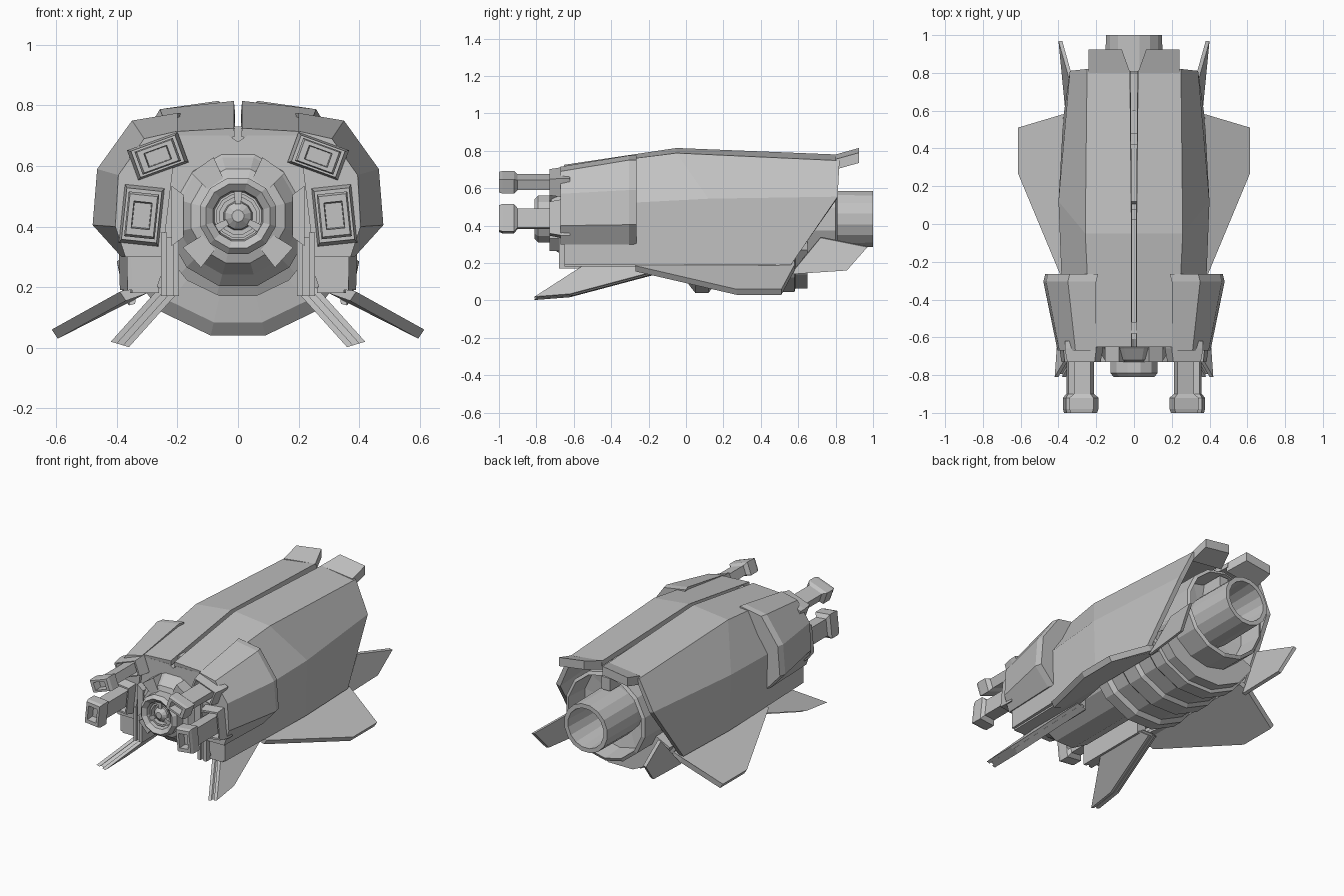
import bpy, bmesh
from math import sin, cos, pi, radians
from mathutils import Vector

cube = bpy.data.objects.get("Cube")
if cube:
    bpy.data.objects.remove(cube, do_unlink=True)

grey = bpy.data.materials.new("hull_grey")
grey.use_nodes = True
colour = (0.54, 0.54, 0.54, 1)
grey.diffuse_color = colour
grey.node_tree.nodes["Principled BSDF"].inputs["Base Color"].default_value = colour

AXIS = 0.435  # height of the long axis


def finish(name, bm, mirror=False, thickness=0):
    bmesh.ops.recalc_face_normals(bm, faces=bm.faces)
    mesh = bpy.data.meshes.new(name)
    bm.to_mesh(mesh)
    bm.free()
    mesh.materials.append(grey)
    obj = bpy.data.objects.new(name, mesh)
    bpy.context.collection.objects.link(obj)
    if thickness:
        solid = obj.modifiers.new("thickness", 'SOLIDIFY')
        solid.thickness = thickness
        solid.offset = 0
    if mirror:
        obj.modifiers.new("mirror", 'MIRROR')
    return obj


def loft(name, sections, closed=False, thickness=0, mirror=True):
    """Skin a row of sections; closed sections are capped."""
    bm = bmesh.new()
    rows = [[bm.verts.new(p) for p in s] for s in sections]
    n = len(rows[0])
    for a, b in zip(rows, rows[1:]):
        for i in range(n if closed else n - 1):
            j = (i + 1) % n
            bm.faces.new((a[i], a[j], b[j], b[i]))
    if closed:
        bm.faces.new(rows[0])
        bm.faces.new(rows[-1])
    return finish(name, bm, mirror, thickness)


def plate(name, points, offset, mirror=True):
    shift = Vector(offset)
    lower = [Vector(p) + shift for p in points]
    return loft(name, [points, lower], closed=True, mirror=mirror)


def box(name, x, y, z, mirror=True):
    base = [(x[0], y[0], z[0]), (x[1], y[0], z[0]), (x[1], y[1], z[0]), (x[0], y[1], z[0])]
    return plate(name, base, (0, 0, z[1] - z[0]), mirror)


def turned(name, profile, sides, centre=(0, AXIS), squash=1, roll=0, mirror=False):
    """Turn (radius, y) points about a lengthwise axis."""
    sections = []
    for r, y in profile:
        ring = []
        for i in range(sides):
            a = 2 * pi * (i + 0.5) / sides
            u, v = r * cos(a) * squash, r * sin(a)
            ring.append((centre[0] + u * cos(roll) - v * sin(roll), y,
                         centre[1] + u * sin(roll) + v * cos(roll)))
        sections.append(ring)
    return loft(name, sections, closed=True, mirror=mirror)


# Outer shell halves with a slit between them
loft("shell", [
    [(.012, -.65, .71), (.22, -.65, .7), (.355, -.65, .5), (.35, -.65, .19)],
    [(.012, -.05, .8), (.25, -.05, .775), (.385, .12, .54), (.375, .12, .19)],
    [(.02, .81, .765), (.24, .82, .735), (.325, .81, .55), (.36, .56, .19)],
], thickness=.03)
plate("shell_floor", [(.35, -.65, .18), (.26, -.65, .18), (.26, -.15, .18), (.37, .5, .18)], (0, 0, .02))
plate("shell_front", [(0, -.65, .68), (.03, -.65, .7), (.24, -.65, .7), (.36, -.65, .5), (.35, -.65, .19),
                      (.27, -.65, .19), (.2, -.65, .4), (.18, -.65, .5), (0, -.65, .6)], (0, .04, 0))
plate("rear_flap", [(.02, .8, .78), (.24, .8, .755), (.24, .925, .79), (.065, .925, .815)], (0, 0, -.055))

# Spine inside the slit
box("spine", (-.03, .03), (-.62, .8), (.6, .68), mirror=False)
for y in (-.55, .05, .45):
    box("spine_block", (-.018, .018), (y - .03, y + .03), (.67, .73), mirror=False)

# Armoured cheeks
outline = [(.2, .775), (.35, .75), (.465, .59), (.48, .405), (.385, .3), (.25, .3)]
front = [(.2, .715), (.31, .69), (.395, .57), (.405, .4), (.372, .3), (.25, .3)]
loft("cheek", [
    [(x, -.67, z) for x, z in front],
    [(x, -.305, z) for x, z in outline],
    [(x - .01, -.265, z) for x, z in outline],
], closed=True)

# Guns with framed sockets
gun = [(0, -.95), (.55, -.95), (.6, -1), (.9, -1), (1, -.98), (1, -.92), (.7, -.9),
       (.7, -.67), (.9, -.67), (1, -.73), (1.15, -.73), (1.32, -.66), (1.32, -.62)]
for name, centre, size, squash, roll in (("upper_gun", (.265, .632), .095, .6, radians(70)),
                                         ("lower_gun", (.318, .437), .105, .68, radians(6))):
    turned(name, [(r * size, y) for r, y in gun], 4, centre, squash, roll, mirror=True)

# Central core and front eye
turned("core", [(.0, -.74), (.08, -.74), (.085, -.79), (.11, -.81), (.13, -.79), (.13, -.73),
                (.16, -.72), (.2, -.66), (.24, -.62), (.24, .1), (.28, .12), (.28, .62)], 12)
turned("eye", [(.02, -.79), (.045, -.77), (.05, -.73)], 12)
turned("eye_ring", [(.062, -.73), (.062, -.775), (.074, -.775), (.074, -.73)], 12)


def radial_block(name, angle, inner, outer, width, y0, y1):
    out = Vector((cos(angle), 0, sin(angle)))
    side = Vector((-sin(angle), 0, cos(angle))) * width
    c = Vector((0, 0, AXIS))
    near, far = c + out * inner, c + out * outer
    corners = [near - side * .7, far - side, far + side, near + side * .7]
    front_face = [p + Vector((0, y0, 0)) for p in corners]
    plate(name, front_face, (0, y1 - y0, 0), mirror=False)


for degrees in (55, 125, 222, 318):
    radial_block("core_clamp", radians(degrees), .13, .205, .045, -.73, -.62)
for degrees in (90, 210, 330):
    radial_block("eye_spoke", radians(degrees), .04, .09, .014, -.78, -.73)
for degrees in (0, 180):
    radial_block("core_side_guard", radians(degrees), .18, .22, .1, -.69, -.6)

# Banded belly, an arc under the core
bands = [(.27, 0), (.36, .015), (.405, .05), (.405, .12), (.38, .14), (.38, .24), (.4, .26),
         (.4, .36), (.38, .38), (.38, .48), (.4, .5), (.4, .58), (.38, .585), (.38, .65), (.27, .65)]
arc = []
for i in range(6):
    a = 2 * pi * (i - 2.5) / 14
    arc.append([(r * sin(a), y, AXIS - r * cos(a)) for r, y in bands])
loft("belly", arc, closed=True, mirror=False)

# Rear engine
turned("engine_ring", [(.28, .6), (.28, .8), (.26, .81), (.25, .66), (.14, .64)], 14)
turned("nozzle", [(.14, .6), (.155, .7), (.152, 1), (.125, 1), (.11, .7)], 16)

# Side fins
plate("side_fin", [(.32, -.27, .21), (.39, -.27, .185), (.615, .27, .06), (.615, .51, .06),
                   (.38, .58, .19), (.32, .58, .21)], (-.02, 0, -.03))
plate("rear_fin", [(.36, .56, .14), (.33, .72, .335), (.4, .97, .285), (.375, .86, .16)], (-.02, 0, .005))

# Forward blades: two plates with a recessed web, and an upright root
side_shape = [(-.81, .02), (-.62, .035), (-.15, .16), (-.2, .2), (-.53, .2)]
for name, gap, inset in (("blade_plate", 0, 0), ("blade_web", .02, .015), ("blade_plate", .04, 0)):
    plate("forward_" + name, [(.42 - .9 * (z - .02) - gap, y + inset, z - gap * .3) for y, z in side_shape],
          (-.02, 0, -.006))
    box("root_" + name, (.235 - gap, .255 - gap), (-.68 + inset, -.2), (.17, .38 - inset))
